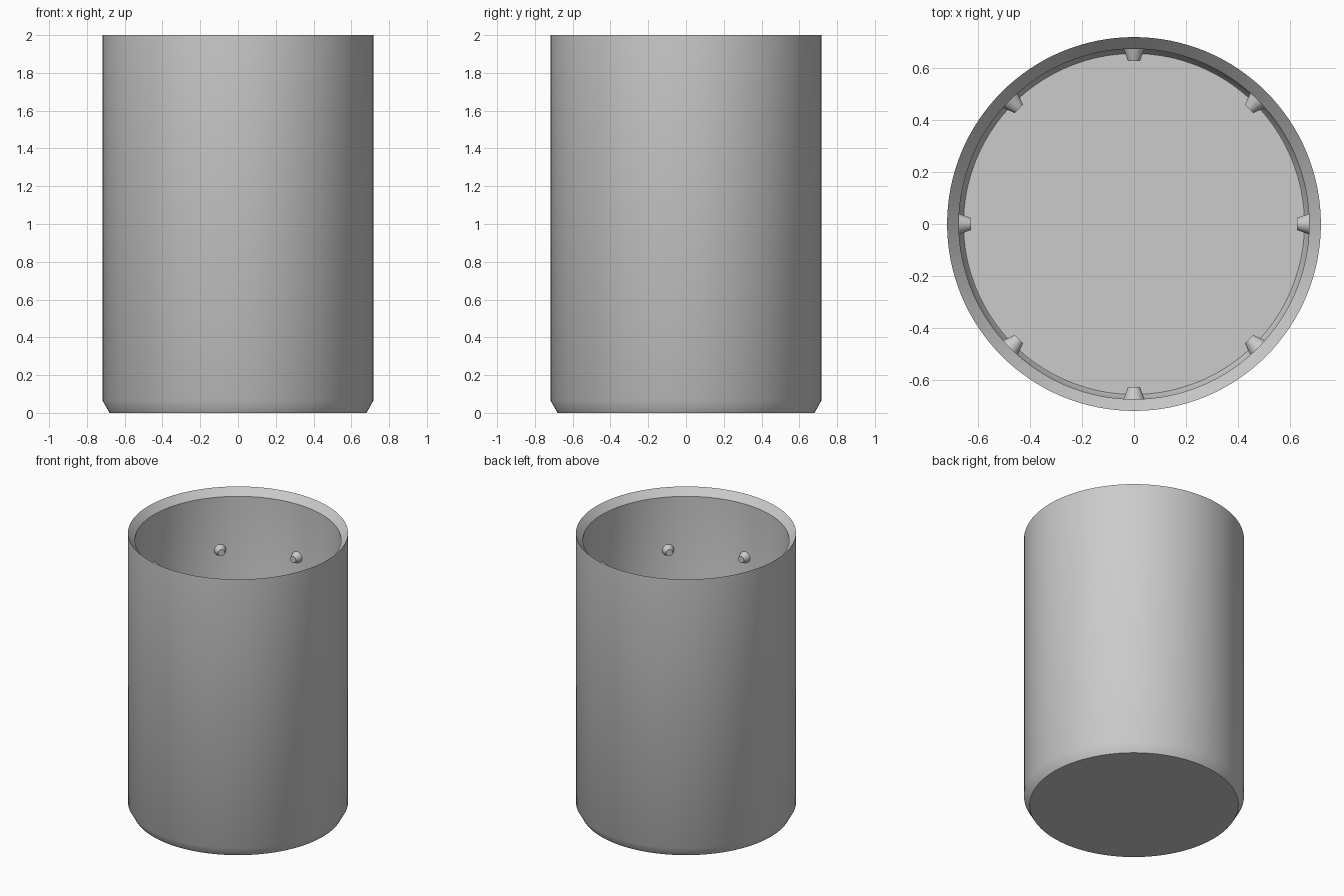
import bpy, bmesh, math
from mathutils import Matrix, Vector

if "Cube" in bpy.data.objects:
    bpy.data.objects.remove(bpy.data.objects["Cube"])

grey = bpy.data.materials.new("light_grey")
grey.diffuse_color = (0.6, 0.6, 0.6, 1)
grey.use_nodes = True
grey.node_tree.nodes["Principled BSDF"].inputs["Base Color"].default_value = grey.diffuse_color


def revolve(bm, profile, segments):
    """Turn an (r, z) profile round the z axis; radius 0 closes the ends."""
    rings = []
    for r, z in profile:
        if r == 0:
            rings.append([bm.verts.new((0, 0, z))] * segments)
        else:
            rings.append([bm.verts.new((r * math.cos(a), r * math.sin(a), z))
                          for a in (2 * math.pi * i / segments for i in range(segments))])
    for low, high in zip(rings, rings[1:]):
        for i in range(segments):
            j = (i + 1) % segments
            corners = list(dict.fromkeys((low[i], low[j], high[j], high[i])))
            bm.faces.new(corners)


def finish(bm, name):
    bmesh.ops.recalc_face_normals(bm, faces=bm.faces)
    mesh = bpy.data.meshes.new(name)
    bm.to_mesh(mesh)
    bm.free()
    mesh.materials.append(grey)
    obj = bpy.data.objects.new(name, mesh)
    bpy.context.collection.objects.link(obj)
    bpy.ops.object.select_all(action='DESELECT')
    obj.select_set(True)
    bpy.context.view_layer.objects.active = obj
    bpy.ops.object.shade_smooth_by_angle(angle=math.radians(35))
    return obj


# Hollow cup: chamfered foot, straight wall, bevelled lip, inner floor
bm = bmesh.new()
revolve(bm, [(0, 0), (0.68, 0), (0.717, 0.065), (0.717, 2.0), (0.672, 1.95),
             (0.672, 0.077), (0.654, 0.045), (0, 0.045)], 128)
finish(bm, "cup_body")

# Eight tapered pegs pointing inward from the wall
for k in range(8):
    angle = k * math.pi / 4
    bm = bmesh.new()
    inward = Vector((-math.cos(angle), -math.sin(angle), 0))
    centre = -inward * 0.65 + Vector((0, 0, 1.57))
    turn = inward.to_track_quat('Z', 'Y').to_matrix().to_4x4()
    bmesh.ops.create_cone(bm, cap_ends=True, segments=32, radius1=0.041, radius2=0.023,
                          depth=0.05, matrix=Matrix.Translation(centre) @ turn)
    finish(bm, f"inner_peg_{k + 1}")
